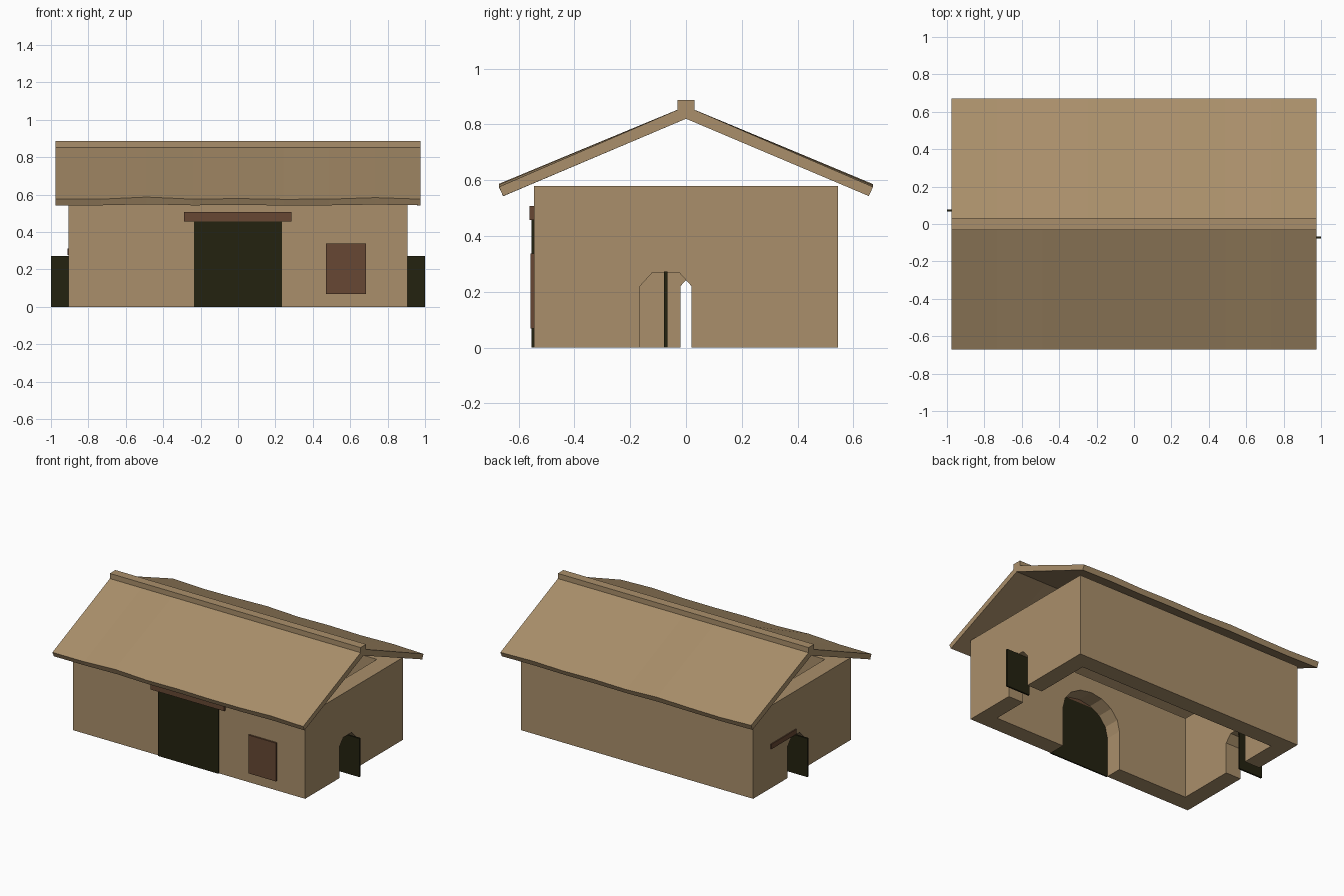
import bpy
import bmesh
import math
from mathutils import Vector

cube = bpy.data.objects.get("Cube")
if cube:
    bpy.data.objects.remove(cube, do_unlink=True)


def make_material(name, rgb):
    mat = bpy.data.materials.new(name)
    mat.use_nodes = True
    colour = (*rgb, 1.0)
    mat.diffuse_color = colour
    bsdf = mat.node_tree.nodes["Principled BSDF"]
    bsdf.inputs["Base Color"].default_value = colour
    bsdf.inputs["Roughness"].default_value = 0.9
    return mat


CLAY = make_material("sandy clay", (0.40, 0.275, 0.145))
DARK = make_material("dark timber", (0.017, 0.016, 0.005))
BROWN = make_material("brown timber", (0.135, 0.064, 0.033))


def finish(name, bm, mat):
    bmesh.ops.recalc_face_normals(bm, faces=bm.faces)
    mesh = bpy.data.meshes.new(name)
    bm.to_mesh(mesh)
    bm.free()
    mesh.materials.append(mat)
    obj = bpy.data.objects.new(name, mesh)
    bpy.context.collection.objects.link(obj)
    return obj


def box(name, x, y, z, mat):
    """Box from (low, high) pairs along each axis."""
    bm = bmesh.new()
    bmesh.ops.create_cube(bm, size=1)
    for v in bm.verts:
        v.co = [p[0] + (c + 0.5) * (p[1] - p[0]) for c, p in zip(v.co, (x, y, z))]
    return finish(name, bm, mat)


def slab(name, outline, place, thickness, mat):
    """Extrude a flat outline; place maps (u, z) to a point in space."""
    bm = bmesh.new()
    face = bm.faces.new([bm.verts.new(place(u, z)) for u, z in outline])
    ext = bmesh.ops.extrude_face_region(bm, geom=[face])
    moved = [g for g in ext["geom"] if isinstance(g, bmesh.types.BMVert)]
    bmesh.ops.translate(bm, verts=moved, vec=Vector(thickness))
    return finish(name, bm, mat)


HX, HY, WALL_H, THICK = 0.905, 0.545, 0.58, 0.12


def wall_outline(half, opening):
    """Wall rectangle whose lower edge is broken by an opening."""
    return [(-half, 0), *opening, (half, 0), (half, WALL_H), (-half, WALL_H)]


# Front wall with a round-headed gateway, and plain back wall
R, SPRING, RISE, STEPS = 0.235, 0.28, 0.20, 8
arch = [(-R * math.cos(math.pi * i / STEPS),
         SPRING + RISE * math.sin(math.pi * i / STEPS)) for i in range(STEPS + 1)]
gateway = [(-R, 0), *arch, (R, 0)]
slab("front_wall", wall_outline(HX, gateway), lambda u, z: (u, -HY, z), (0, THICK, 0), CLAY)
box("back_wall", (-HX, HX), (HY - THICK, HY), (0, WALL_H), CLAY)

# Side walls with small chamfered doorways, and doors standing open in them
DOOR_Y, DOOR_HALF = -0.0725, 0.0925
doorway = [(DOOR_Y + s * w, z) for s, w, z in (
    (-1, DOOR_HALF, 0), (-1, DOOR_HALF, 0.22), (-1, 0.047, 0.27),
    (1, 0.047, 0.27), (1, DOOR_HALF, 0.22), (1, DOOR_HALF, 0))]
for side, s in (("left", 1), ("right", -1)):
    slab(side + "_wall", wall_outline(HY - THICK, doorway),
         lambda u, z: (s * HX, s * u, z), (-s * THICK, 0, 0), CLAY)
    box(side + "_door", sorted((s * 0.815, s * 1.0)),
        sorted((s * (DOOR_Y - 0.006), s * (DOOR_Y + 0.006))), (0, 0.272), DARK)

# Timber fittings
box("front_gate", (-0.235, 0.235), (-0.553, -HY + 0.002), (0, 0.457), DARK)
box("front_lintel", (-0.29, 0.285), (-0.561, -HY + 0.002), (0.457, 0.508), BROWN)
box("window_shutter", (0.47, 0.685), (-0.557, -HY + 0.002), (0.068, 0.338), BROWN)
box("right_lintel", (-0.912, -0.9), (0.07, 0.35), (0.277, 0.312), BROWN)

# Sagging pitched roof: a chevron section lofted along x, eaves slightly uneven
ROOF_X = 0.977
front_wave = [0, 0, 0.011, 0, 0.003, -0.001, 0, 0.008, 0]
back_wave = [0.008, 0, 0.003, 0.01, 0, 0.004, 0, 0.006, 0]
bm = bmesh.new()
rings = []
for i, (f, b) in enumerate(zip(front_wave, back_wave)):
    x = -ROOF_X + 2 * ROOF_X * i / (len(front_wave) - 1)
    section = [(-0.655, 0.543 + f * 0.5), (-0.67, 0.576 + f), (0, 0.865),
               (0.67, 0.576 + b), (0.655, 0.543 + b * 0.5), (0, 0.82)]
    rings.append([bm.verts.new((x, y, z)) for y, z in section])
for a, b in zip(rings, rings[1:]):
    for k in range(len(a)):
        n = (k + 1) % len(a)
        bm.faces.new((a[k], a[n], b[n], b[k]))
for ring in (rings[0], rings[-1]):
    bm.faces.new((ring[0], ring[1], ring[2], ring[5]))
    bm.faces.new((ring[5], ring[2], ring[3], ring[4]))
finish("roof", bm, CLAY)
box("ridge_cap", (-ROOF_X, ROOF_X), (-0.031, 0.031), (0.845, 0.888), CLAY)
